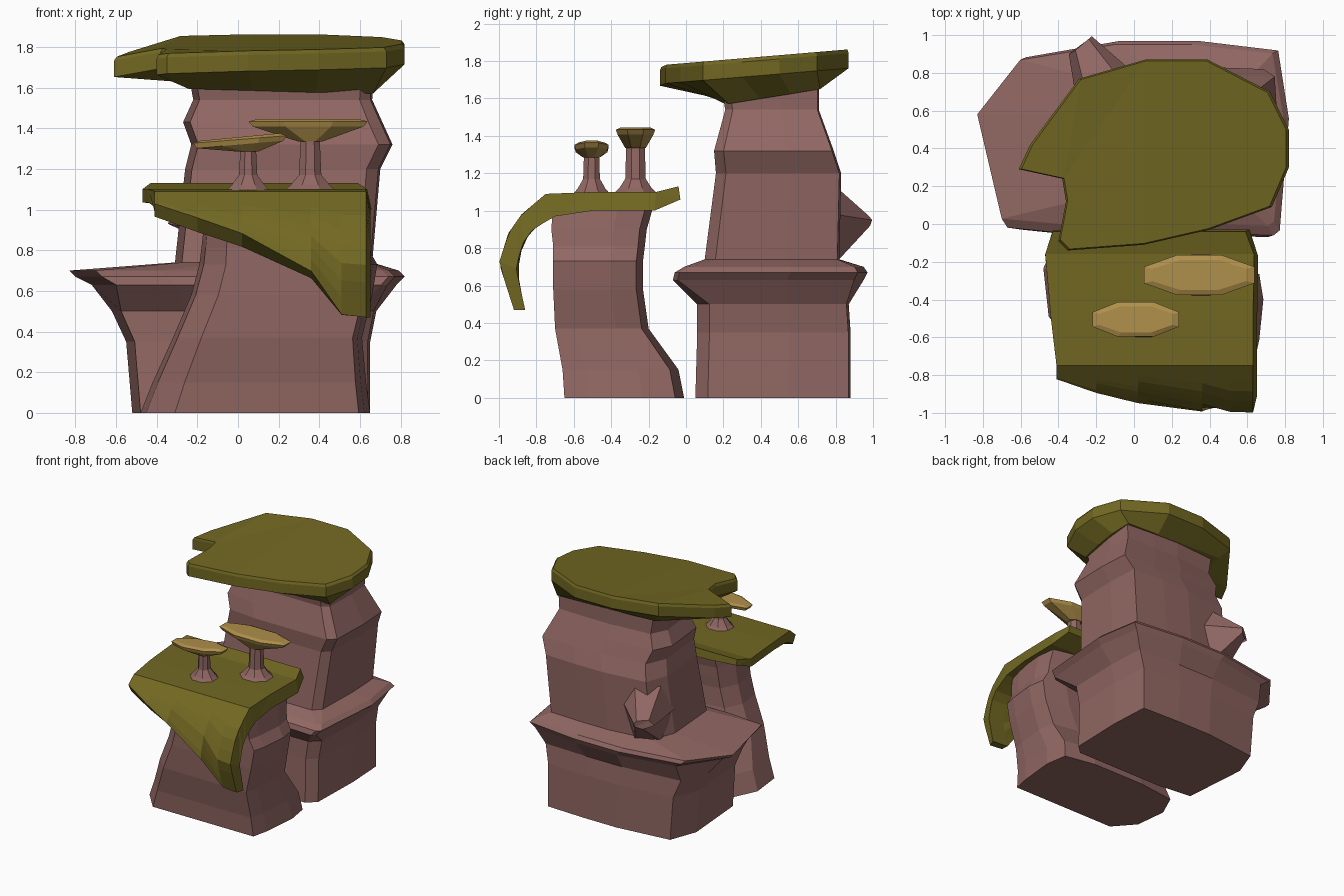
import bpy, bmesh, math

if "Cube" in bpy.data.objects:
    bpy.data.objects.remove(bpy.data.objects["Cube"])


def material(name, col):
    m = bpy.data.materials.new(name)
    m.diffuse_color = (*col, 1)
    m.use_nodes = True
    m.node_tree.nodes["Principled BSDF"].inputs["Base Color"].default_value = m.diffuse_color
    return m


ROCK = material("dusty_rose_rock", (0.285, 0.137, 0.125))
GRASS = material("olive_moss", (0.168, 0.137, 0.016))
TAN = material("tan_cap", (0.43, 0.275, 0.069))


def loft(name, rings, mat):
    """Skin equal-length rings of points and close both ends."""
    bm = bmesh.new()
    vs = [[bm.verts.new(p) for p in r] for r in rings]
    n = len(rings[0])
    for a, b in zip(vs, vs[1:]):
        for i in range(n):
            j = (i + 1) % n
            bm.faces.new((a[i], a[j], b[j], b[i]))
    ends = [bm.faces.new(vs[0]), bm.faces.new(vs[-1])]
    bmesh.ops.triangulate(bm, faces=ends)
    bmesh.ops.recalc_face_normals(bm, faces=bm.faces)
    me = bpy.data.meshes.new(name)
    bm.to_mesh(me)
    bm.free()
    me.materials.append(mat)
    ob = bpy.data.objects.new(name, me)
    bpy.context.collection.objects.link(ob)
    return ob


def fit(outline, z, x0, x1, y0, y1):
    """Fit a -1..1 outline into a box at height z."""
    return [((x0 + x1) / 2 + u * (x1 - x0) / 2,
             (y0 + y1) / 2 + v * (y1 - y0) / 2, z) for u, v in outline]


# Back rock: base, ledge and upper column
ledge_shape = [(-1, .23), (-.72, .83), (-.1, 1), (.4, 1), (.93, .9), (1, .2),
               (.94, -.95), (.9, -1), (.4, -.97), (-.45, -.98), (-.84, -.92)]
block_shape = [(-1, .35), (-.86, .88), (-.1, 1), (.4, 1), (.97, .97), (1, .2),
               (.98, -.84), (.86, -1), (.4, -1), (-.45, -1), (-.93, -.92)]
base_levels = [(0, -.52, .65, .05, .88), (.35, -.55, .65, .06, .88), (.50, -.62, .68, .06, .87)]
ledge_levels = [(.63, -.72, .78, -.07, .95), (.67, -.80, .82, -.06, .97), (.70, -.83, .79, -.01, .95)]
column_levels = [(.74, -.31, .66, .10, .82), (1.20, -.26, .70, .16, .83), (1.32, -.23, .76, .15, .79),
                 (1.43, -.27, .71, .18, .75), (1.54, -.22, .66, .21, .71), (1.70, -.25, .67, .18, .71)]
loft("back_rock", [fit(block_shape, *l) for l in base_levels] +
     [fit(ledge_shape, *l) for l in ledge_levels] +
     [fit(block_shape, *l) for l in column_levels], ROCK)

# Pointed outcrop on the back of the column
base = [(-.29, .56, .92), (-.28, .72, .72), (-.10, .80, .72),
        (0, .80, .98), (-.10, .80, 1.13), (-.25, .68, 1.14)]
tip = [(-.345, .90, .93), (-.28, .95, .90), (-.23, .985, .92),
       (-.225, .995, .95), (-.24, .98, .97), (-.31, .92, .97)]
loft("rock_outcrop", [base, tip], ROCK)

# Back moss slab, tilted forward and drooping on the left
slab = [(-.61, .29), (-.55, .42), (-.29, .77), (.06, .87), (.39, .87), (.72, .70),
        (.82, .50), (.82, .30), (.73, .09), (.40, -.03), (.05, -.11), (-.35, -.14),
        (-.40, -.09), (-.36, .12), (-.38, .24)]


def slab_z(x, y):
    return 1.79 + .083 * y - .2 * max(0, -x - .3)


def slab_inner(x, y):
    ix = min(.67, max(-.24, .21 + (x - .21) * .86)) + .01 * x
    iy = min(.71, max(.20, .45 + (y - .37) * .8)) + .01 * y
    return ix, iy, 1.555 + .16 * iy - .03 * ix


loft("back_moss_slab", [
    [(.1 + (x - .1) * .98, .37 + (y - .37) * .985, slab_z(x, y)) for x, y in slab],
    [(x, y, slab_z(x, y) - .02) for x, y in slab],
    [(x, y, slab_z(x, y) - .10) for x, y in slab],
    [slab_inner(x, y) for x, y in slab]], GRASS)

# Front rock
front_shape = [(-1, .3), (-.85, .88), (-.3, 1), (.5, 1), (.95, .85), (1, .3),
               (.95, -.6), (.9, -1), (0, -1), (-.7, -1), (-.95, -.5)]
loft("front_rock", [fit(front_shape, *l) for l in [
    (0, -.48, .65, -.65, -.01), (.15, -.42, .63, -.66, -.04), (.37, -.32, .61, -.70, -.20),
    (.58, -.23, .66, -.71, -.23), (.73, -.19, .685, -.71, -.23), (.81, -.18, .64, -.71, -.22),
    (.90, -.17, .63, -.72, -.21), (1.04, -.15, .615, -.71, -.17)]], ROCK)

# Front moss blanket that hangs over the front edge
top_out = [(-.04, 1.13), (-.16, 1.10), (-.50, 1.10)]
top_in = [(-.03, 1.06), (-.17, 1.00), (-.50, 1.00)]
drape_out = [(-.75, 1.09), (-.88, .98), (-.95, .88), (-1.0, .72), (-.92, .47)]
drape_in = [(-.70, .97), (-.82, .90), (-.87, .83), (-.91, .70), (-.86, .47)]
STEPS = 9


def along(path, t):
    """Point at fraction t of a path's length."""
    d = t * sum(math.dist(a, b) for a, b in zip(path, path[1:]))
    for a, b in zip(path, path[1:]):
        s = math.dist(a, b)
        if d <= s + 1e-6:
            return tuple(p + (q - p) * d / s for p, q in zip(a, b))
        d -= s
    return path[-1]


stations = [(-.42, .13, .65), (-.2, .27, .9), (.02, .40, 1), (.36, .67, 1),
            (.51, .98, 1), (.635, 1, 1)]
left_edge = [-.43, -.47, -.44] + [-.41] * STEPS
right_edge = [.59, .635, .63] + [.63] * STEPS
n = 3 + STEPS
blanket = []
for k, (x, hang, thick) in enumerate(stations):
    outer = top_out + [along(drape_out, hang * i / (STEPS - 1)) for i in range(STEPS)]
    inner = top_in + [along(drape_in, hang * i / (STEPS - 1)) for i in range(STEPS)]
    inner = [tuple(o + (q - o) * thick for o, q in zip(a, b)) for a, b in zip(outer, inner)]
    xs = left_edge if k == 0 else right_edge if k == 5 else [x] * n
    flare = .022 if k == 5 else 0
    blanket.append([(xs[i], *outer[i]) for i in range(n)] +
                   [(xs[i] + flare, *inner[i]) for i in reversed(range(n))])
loft("front_moss_blanket", blanket, GRASS)

# Mushrooms: flared stems with wide shallow caps
octagon = [(math.cos(a), math.sin(a)) for a in
           [math.pi / 8 + i * math.pi / 4 for i in range(8)]]


def mushroom(name, x, y, neck, stem, foot, cap_x, rx, ry, rim, tilt):
    def ring(cx, r, s, z, t=0):
        return [(cx + r * u * 1.08, y + s * v * 1.08, z + t * u) for u, v in octagon]
    loft(name + "_stem", [ring(x, foot, foot * .9, 1.095), ring(x, foot * .78, foot * .7, 1.12),
                          ring(x, stem, stem, 1.17), ring(x, stem * .85, stem * .9, neck + .02)], ROCK)
    loft(name + "_cap", [ring(x, stem * 1.1, stem, neck),
                         ring(cap_x, rx * .93, ry * .92, rim - .025, tilt),
                         ring(cap_x, rx, ry, rim, tilt),
                         ring(cap_x, rx * .85, ry * .75, rim + .012, tilt)], TAN)


mushroom("small_mushroom", .05, -.505, 1.285, .045, .105, .01, .23, .092, 1.345, .02)
mushroom("large_mushroom", .355, -.27, 1.335, .055, .125, .345, .293, .105, 1.433, 0)
